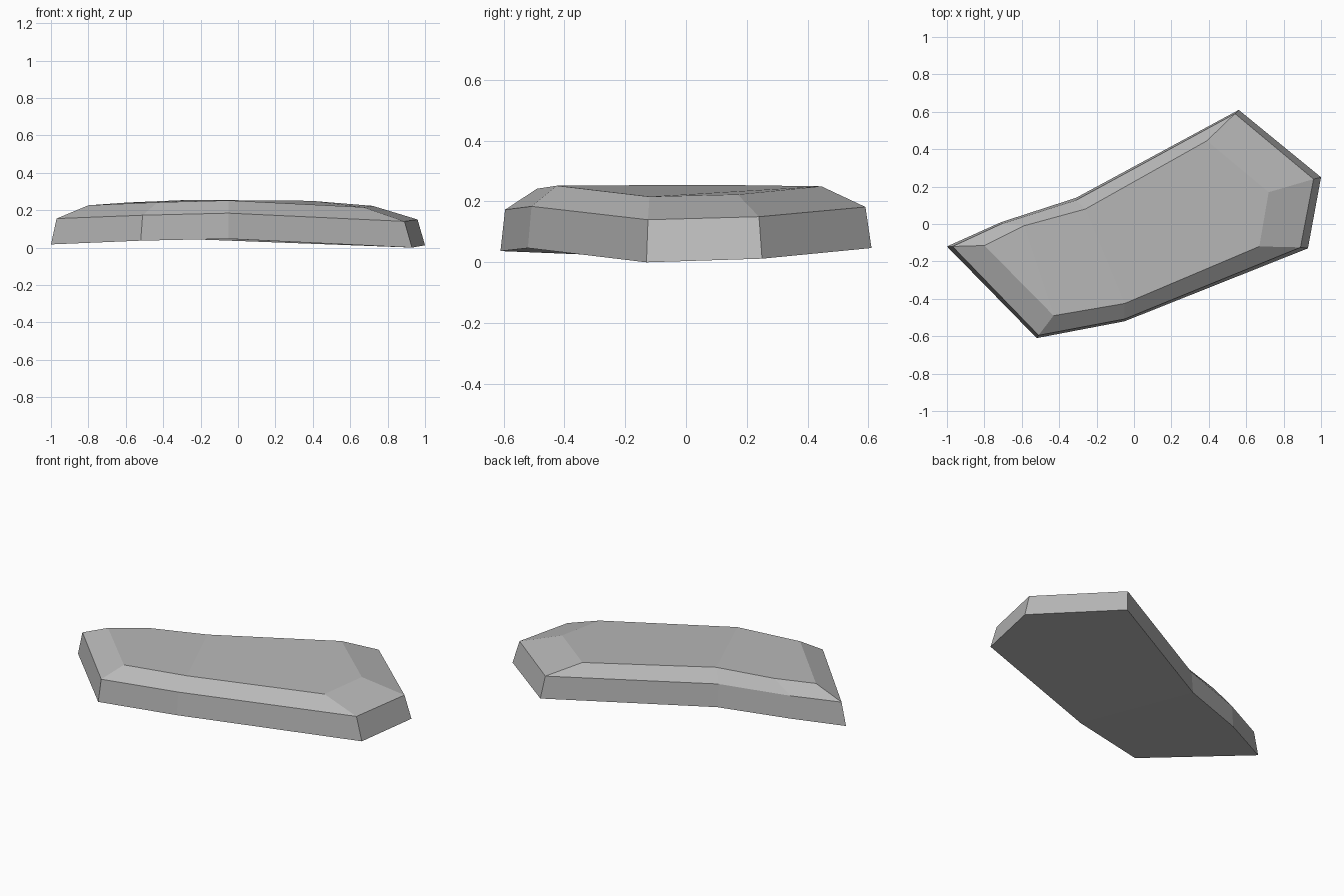
import bpy
import bmesh

# Remove the default object
default_cube = bpy.data.objects.get("Cube")
if default_cube:
    bpy.data.objects.remove(default_cube, do_unlink=True)


def make_material(name, colour):
    material = bpy.data.materials.new(name)
    material.use_nodes = True
    material.diffuse_color = colour
    material.node_tree.nodes["Principled BSDF"].inputs["Base Color"].default_value = colour
    return material


def add_ring(bm, points):
    return [bm.verts.new(point) for point in points]


def bridge_rings(bm, lower, upper):
    count = len(lower)
    for i in range(count):
        j = (i + 1) % count
        bm.faces.new((lower[i], lower[j], upper[j], upper[i]))


def cap_ring(bm, ring):
    # Three facets: left wedge, middle, right slab
    for corners in ((0, 1, 7), (1, 2, 6, 7), (2, 3, 4, 5, 6)):
        bm.faces.new([ring[c] for c in corners])


# Rings run anticlockwise from the left-hand tip
base_outline = [
    (-1.0, -.12, .017), (-.52, -.61, .037), (-.05, -.52, .047), (.93, -.13, 0),
    (1.0, .25, .012), (.56, .61, .047), (-.31, .14, .047), (-.71, .01, .035),
]
rim_outline = [
    (-.97, -.12, .155), (-.51, -.595, .173), (-.05, -.508, .184), (.89, -.125, .14),
    (.96, .24, .15), (.54, .59, .182), (-.31, .127, .184), (-.71, 0, .17),
]
top_outline = [
    (-.8, -.115, .226), (-.43, -.49, .242), (-.05, -.425, .252), (.67, -.12, .216),
    (.72, .17, .223), (.39, .445, .25), (-.26, .08, .255), (-.59, -.01, .241),
]

# Flat slab of stone: upright sides, sloping shoulder, faceted top and underside
bm = bmesh.new()
base = add_ring(bm, base_outline)
rim = add_ring(bm, rim_outline)
top = add_ring(bm, top_outline)
bridge_rings(bm, base, rim)
bridge_rings(bm, rim, top)
cap_ring(bm, base)
cap_ring(bm, top)
bmesh.ops.recalc_face_normals(bm, faces=bm.faces[:])

mesh = bpy.data.meshes.new("flat_rock")
bm.to_mesh(mesh)
bm.free()
mesh.materials.append(make_material("stone grey", (.48, .48, .48, 1)))
rock = bpy.data.objects.new("flat_rock", mesh)
bpy.context.collection.objects.link(rock)
